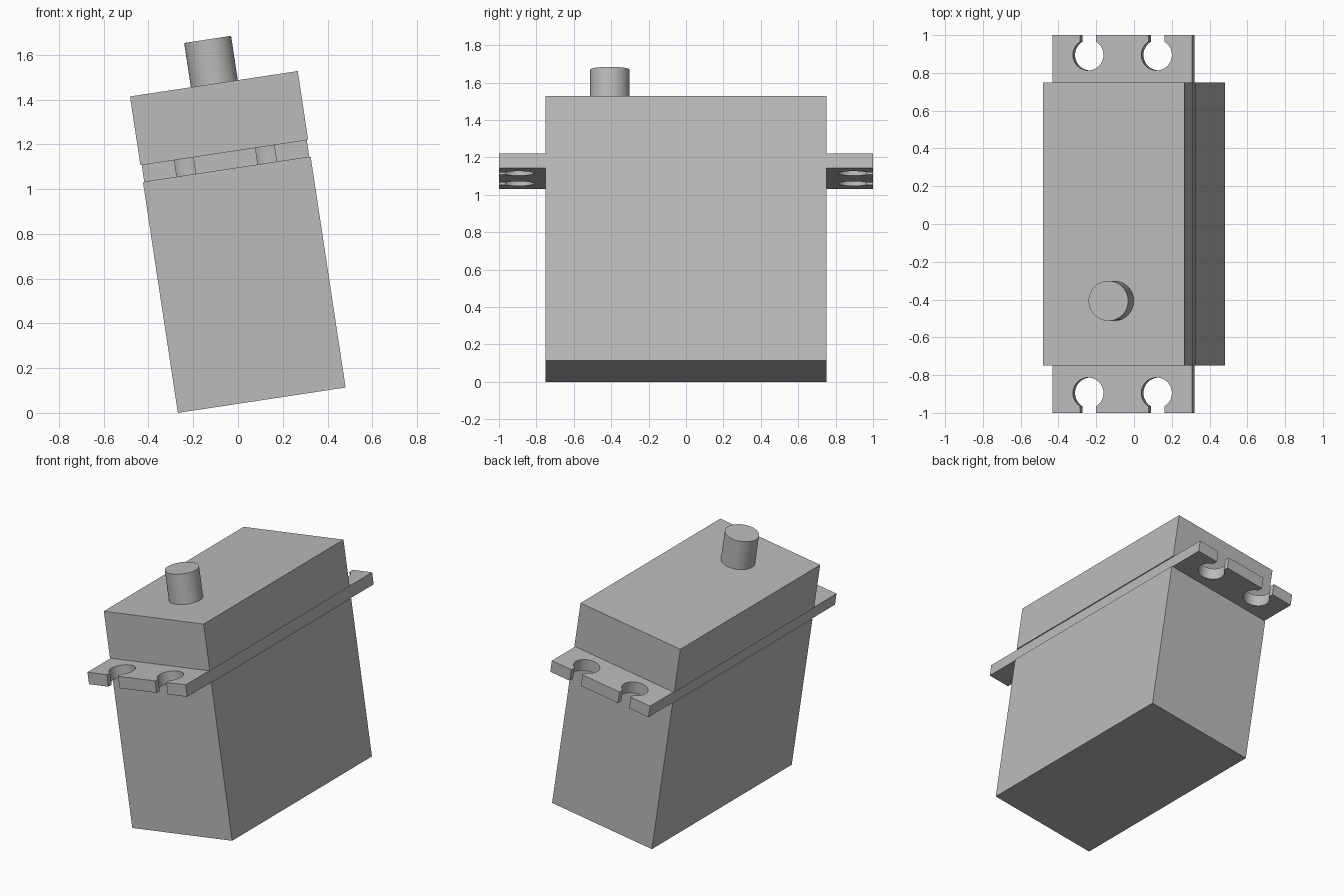
import bpy, bmesh
from math import radians, sin, cos, asin, pi
from mathutils import Matrix, Vector

cube = bpy.data.objects.get("Cube")
if cube:
    bpy.data.objects.remove(cube, do_unlink=True)

# One grey plastic for every part
grey = bpy.data.materials.new("grey_plastic")
grey.use_nodes = True
colour = (0.5, 0.5, 0.5, 1)
grey.diffuse_color = colour
grey.node_tree.nodes["Principled BSDF"].inputs["Base Color"].default_value = colour

# The whole motor leans sideways on its lower edge
HALF_W, HALF_L, LEAN = 0.379, 0.75, radians(8.6)
tilt = (Matrix.Translation((0.106, 0, HALF_W * sin(LEAN)))
        @ Matrix.Rotation(-LEAN, 4, 'Y'))


def prism(name, outline, bottom, top, smooth=False):
    """Extrude a flat outline upwards between two heights, then lean it."""
    bm = bmesh.new()
    face = bm.faces.new([bm.verts.new((x, y, bottom)) for x, y in outline])
    ext = bmesh.ops.extrude_face_region(bm, geom=[face])
    raised = [g for g in ext["geom"] if isinstance(g, bmesh.types.BMVert)]
    bmesh.ops.translate(bm, verts=raised, vec=Vector((0, 0, top - bottom)))
    bmesh.ops.recalc_face_normals(bm, faces=bm.faces)
    mesh = bpy.data.meshes.new(name)
    bm.to_mesh(mesh)
    bm.free()
    mesh.materials.append(grey)
    obj = bpy.data.objects.new(name, mesh)
    bpy.context.collection.objects.link(obj)
    obj.matrix_world = tilt
    if smooth:
        bpy.ops.object.select_all(action='DESELECT')
        obj.select_set(True)
        bpy.context.view_layer.objects.active = obj
        bpy.ops.object.shade_smooth_by_angle(angle=radians(30))
    return obj


def rectangle(w, l):
    return [(-w, -l), (w, -l), (w, l), (-w, l)]


def keyhole(cx, cy, end, radius, slot):
    """Open round screw hole, traced from the left slot edge to the right."""
    gap = asin(slot / radius)
    start, sweep, steps = pi / 2 + gap, 2 * (pi - gap), 32
    arc = [(cx + radius * cos(start + sweep * i / steps),
            cy + radius * sin(start + sweep * i / steps))
           for i in range(steps + 1)]
    return [(cx - slot, end)] + arc + [(cx + slot, end)]


# Case halves
prism("lower_case", rectangle(HALF_W, HALF_L), 0, 1.042)
prism("upper_case", rectangle(HALF_W, HALF_L), 1.121, 1.43)

# Mounting flange: one slotted end, repeated by a half turn
w = HALF_W - 0.006
back_end = [(-w, 1)]
for hole_x in (-0.183, 0.183):
    back_end += keyhole(hole_x, 0.895, 1, 0.082, 0.0425)
back_end.append((w, 1))
prism("mounting_flange", back_end + [(-x, -y) for x, y in back_end],
      1.042, 1.121, smooth=True)

# Output shaft
shaft = [(0.002 + 0.106 * cos(2 * pi * i / 48), -0.407 + 0.106 * sin(2 * pi * i / 48))
         for i in range(48)]
prism("output_shaft", shaft, 1.43, 1.63, smooth=True)
